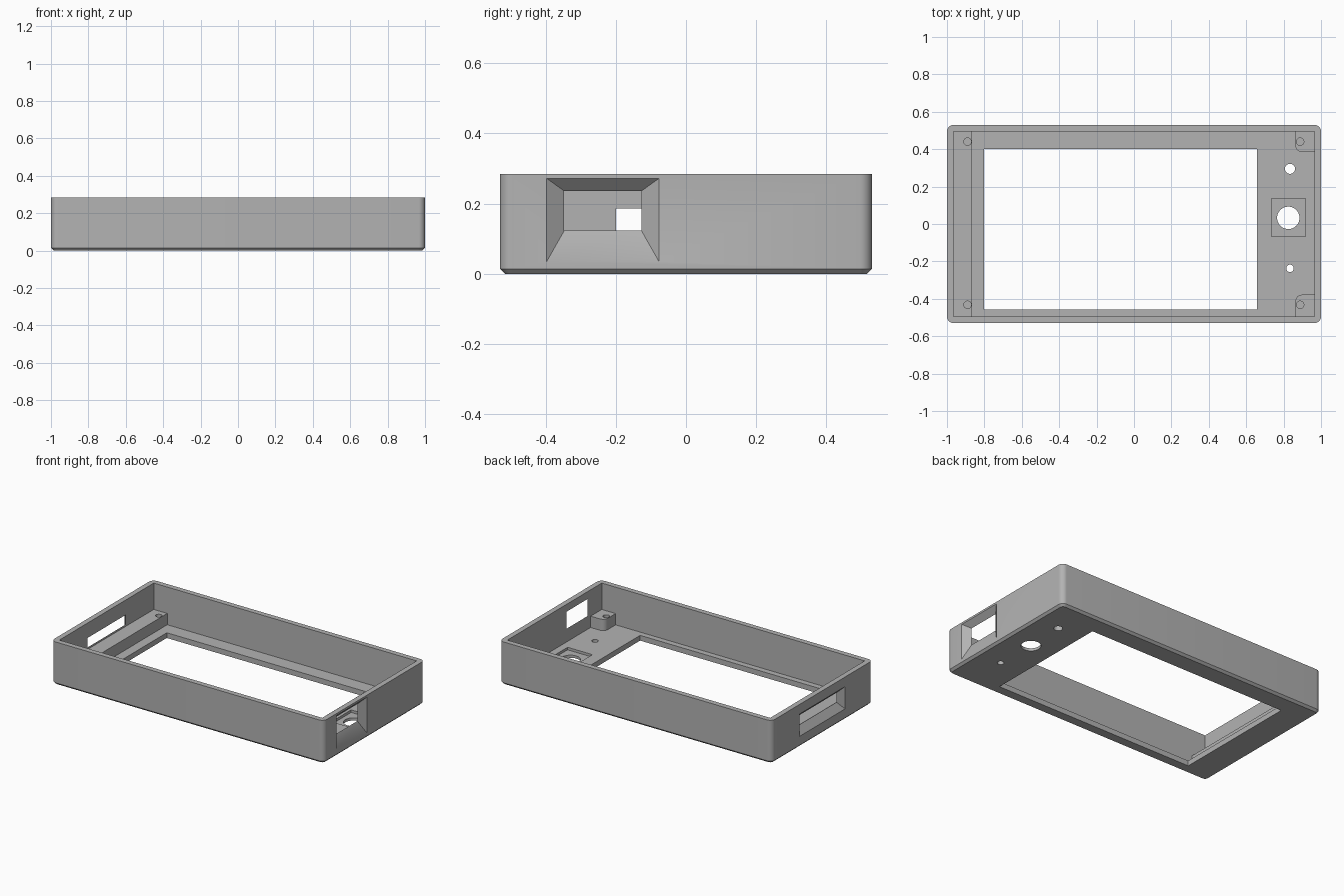
import bpy, bmesh
from math import pi, cos, sin

cube = bpy.data.objects.get("Cube")
if cube:
    bpy.data.objects.remove(cube, do_unlink=True)

grey = bpy.data.materials.new("plain grey")
grey.use_nodes = True
grey.diffuse_color = (0.45, 0.45, 0.45, 1)
grey.node_tree.nodes["Principled BSDF"].inputs["Base Color"].default_value = grey.diffuse_color


def loft(name, rings):
    """Closed solid through a stack of equal-length point rings."""
    bm = bmesh.new()
    loops = [[bm.verts.new(p) for p in ring] for ring in rings]
    for a, b in zip(loops, loops[1:]):
        for i in range(len(a)):
            j = (i + 1) % len(a)
            bm.faces.new((a[i], a[j], b[j], b[i]))
    bm.faces.new(loops[0])
    bm.faces.new(loops[-1])
    bmesh.ops.recalc_face_normals(bm, faces=bm.faces)
    mesh = bpy.data.meshes.new(name)
    bm.to_mesh(mesh)
    bm.free()
    mesh.materials.append(grey)
    obj = bpy.data.objects.new(name, mesh)
    bpy.context.collection.objects.link(obj)
    return obj


def outline(x0, x1, y0, y1, radii=(0, 0, 0, 0), steps=8):
    """Rectangle with a radius for each corner, counter-clockwise from x1, y1."""
    pts = []
    corners = ((x1, y1, -1, -1), (x0, y1, 1, -1), (x0, y0, 1, 1), (x1, y0, -1, 1))
    for k, ((x, y, sx, sy), r) in enumerate(zip(corners, radii)):
        for s in range(steps + 1 if r else 1):
            a = (k + s / steps) * pi / 2
            pts.append((x + r * (sx + cos(a)) if r else x, y + r * (sy + sin(a)) if r else y))
    return pts


def prism(name, pts, z0, z1):
    return loft(name, [[(x, y, z) for x, y in pts] for z in (z0, z1)])


def disc(name, x, y, r, z0, z1, sides=32):
    pts = [(x + r * cos(2 * pi * i / sides), y + r * sin(2 * pi * i / sides)) for i in range(sides)]
    return prism(name, pts, z0, z1)


def combine(target, tool, operation="DIFFERENCE"):
    mod = target.modifiers.new("combine", "BOOLEAN")
    mod.operation, mod.object, mod.solver = operation, tool, "EXACT"
    bpy.context.view_layer.update()
    deps = bpy.context.evaluated_depsgraph_get()
    result = bpy.data.meshes.new_from_object(target.evaluated_get(deps))
    target.modifiers.clear()
    target.data = result
    bpy.data.objects.remove(tool, do_unlink=True)


def port(name, side, y0, y1, z0, z1, flare_y, flare_low, flare_high):
    """Cutter for a wall opening that widens towards the outside."""
    rings = []
    for x, f in ((0.93, 0), (WALL_X, 0), (1.0, 1), (1.03, 1)):
        a, b = y0 - f * flare_y, y1 + f * flare_y
        c, d = z0 - f * flare_low, z1 + f * flare_high
        rings.append([(side * x, a, c), (side * x, b, c), (side * x, b, d), (side * x, a, d)])
    return loft(name, rings)


HALF_Y, HEIGHT, FLOOR, REST = 0.53, 0.285, 0.035, 0.11
WALL_X, WALL_Y = 0.965, 0.495
CHAMFER, ROUND = 0.014, 0.035

# Outer shell with rounded corners and a chamfered bottom rim
rings = []
for z, inset in ((0, CHAMFER), (CHAMFER, 0), (HEIGHT, 0)):
    pts = outline(inset - 1, 1 - inset, inset - HALF_Y, HALF_Y - inset, [ROUND - inset] * 4)
    rings.append([(x, y, z) for x, y in pts])
case = loft("display_case", rings)
combine(case, prism("cavity", outline(-WALL_X, WALL_X, -WALL_Y, WALL_Y), FLOOR, 0.4))

# Mounting ledge on one end and two corner posts on the other
lap = 0.01
combine(case, prism("ledge", outline(-WALL_X - lap, -0.866, -WALL_Y - lap, WALL_Y + lap),
                    FLOOR - lap, REST), "UNION")
combine(case, prism("back_post", outline(0.863, WALL_X + lap, 0.385, WALL_Y + lap,
                                         (0, 0, ROUND, 0)), FLOOR - lap, REST), "UNION")
combine(case, prism("front_post", outline(0.863, WALL_X + lap, -WALL_Y - lap, -0.378,
                                          (0, ROUND, 0, 0)), FLOOR - lap, REST), "UNION")

# Screw holes in the ledge and posts
for x in (-0.89, 0.888):
    for y in (0.44, -0.432):
        combine(case, disc("screw_hole", x, y, 0.02, FLOOR + 0.01, 0.2))

# Screen window
combine(case, prism("window", outline(-0.803, 0.657, -0.457, 0.4), -0.1, 0.1))

# Square recess and round holes in the control panel
combine(case, prism("recess", outline(0.735, 0.917, -0.068, 0.137), 0.018, 0.1))
for x, y, r in ((0.834, 0.295, 0.027), (0.825, 0.033, 0.06), (0.834, -0.237, 0.02)):
    combine(case, disc("panel_hole", x, y, r, -0.1, 0.1))

# Flared openings in the end walls
combine(case, port("socket_port", 1, -0.347, -0.127, 0.123, 0.236, 0.05, 0.088, 0.036))
combine(case, port("slot_port", -1, -0.2, 0.2, 0.123, 0.186, 0.04, 0.05, 0.035))

# Smooth shading on the curves, sharp edges elsewhere
bpy.ops.object.select_all(action="DESELECT")
case.select_set(True)
bpy.context.view_layer.objects.active = case
bpy.ops.object.shade_smooth_by_angle(angle=pi / 6)
